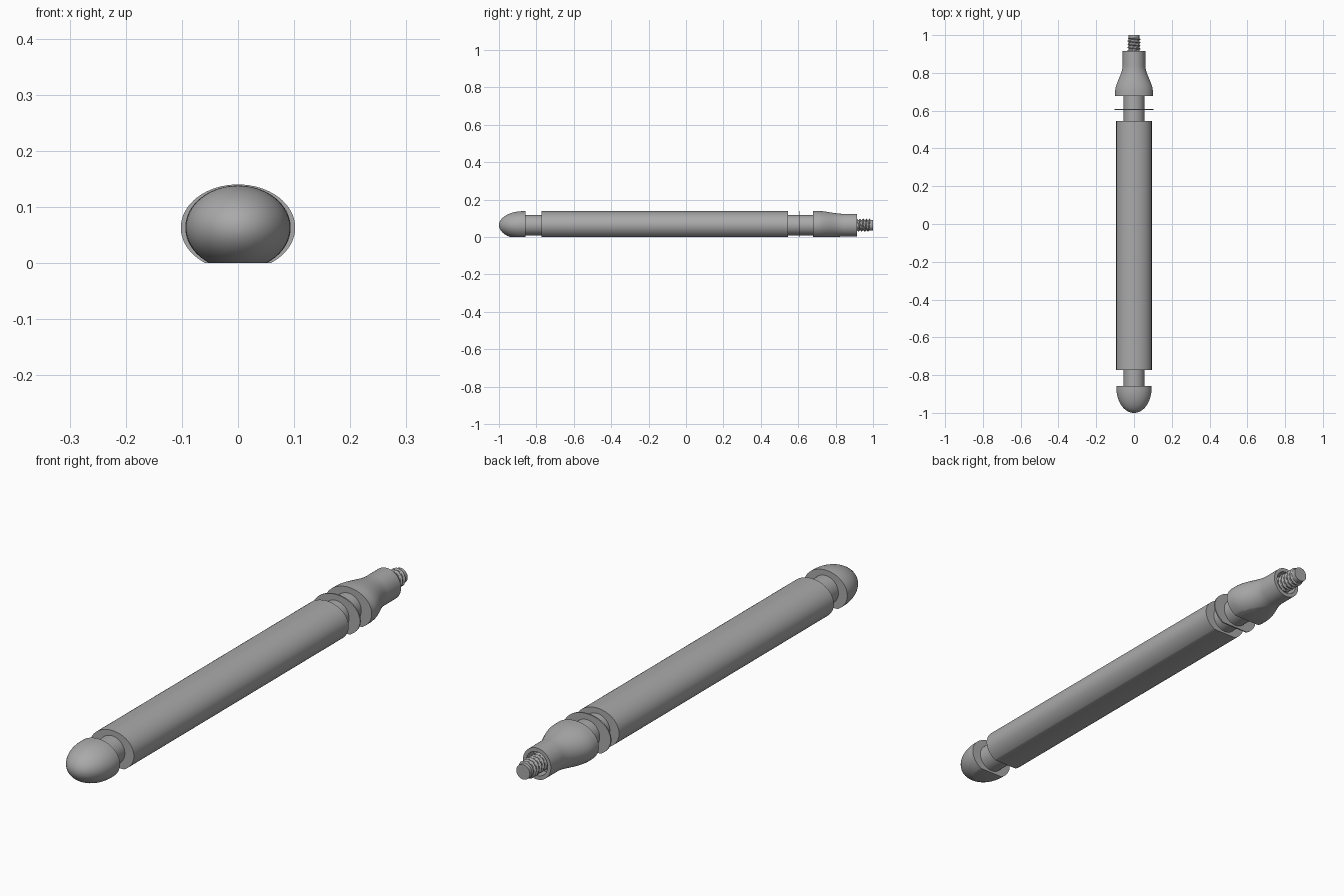
import bpy, bmesh, math
from mathutils import Vector

cube = bpy.data.objects.get("Cube")
if cube:
    bpy.data.objects.remove(cube, do_unlink=True)

grey = bpy.data.materials.new("plain_grey")
grey.use_nodes = True
colour = (0.4, 0.4, 0.4, 1)
grey.diffuse_color = colour
grey.node_tree.nodes["Principled BSDF"].inputs["Base Color"].default_value = colour

AXIS = 0.063   # height of the long axis
SEG = 64


def finish(name, bm, angle=35):
    # Trim everything under the resting plane and close the cut
    geom = bm.verts[:] + bm.edges[:] + bm.faces[:]
    cut = bmesh.ops.bisect_plane(bm, geom=geom, plane_co=Vector((0, 0, 0)),
                                 plane_no=Vector((0, 0, 1)), clear_inner=True)
    edges = [e for e in cut["geom_cut"] if isinstance(e, bmesh.types.BMEdge)]
    if edges:
        bmesh.ops.contextual_create(bm, geom=edges)
    bmesh.ops.recalc_face_normals(bm, faces=bm.faces[:])
    mesh = bpy.data.meshes.new(name)
    bm.to_mesh(mesh)
    bm.free()
    mesh.materials.append(grey)
    obj = bpy.data.objects.new(name, mesh)
    bpy.context.collection.objects.link(obj)
    bpy.ops.object.select_all(action="DESELECT")
    obj.select_set(True)
    bpy.context.view_layer.objects.active = obj
    bpy.ops.object.shade_smooth_by_angle(angle=math.radians(angle))
    return obj


def loft(name, stations, wave=None, angle=35, seg=SEG):
    """Loft ellipses (y, half width, half height) along y, with capped ends."""
    bm = bmesh.new()
    rings = []
    for y, a, b in stations:
        ring = []
        for i in range(seg):
            t = 2 * math.pi * i / seg
            k = wave(y, t) if wave else 0
            ring.append(bm.verts.new(((a + k) * math.cos(t), y,
                                      AXIS + (b + k) * math.sin(t))))
        rings.append(ring)
    for r, s in zip(rings, rings[1:]):
        for i in range(seg):
            j = (i + 1) % seg
            bm.faces.new((r[i], r[j], s[j], s[i]))
    bm.faces.new(rings[0])
    bm.faces.new(rings[-1])
    return finish(name, bm, angle)


def ease(t):
    return t * t * (3 - 2 * t)


# Rounded front tip: elliptical nose with a short straight skirt
nose = []
for i in range(1, 25):
    t = i / 24 * math.pi / 2
    nose.append((-0.87 - 0.13 * math.cos(t),
                 0.093 * math.sin(t), 0.075 * math.sin(t)))
loft("front_tip", nose + [(-0.857, 0.093, 0.075)])

# Long main barrel, with slim round necks at both ends
loft("main_barrel", [(-0.773, 0.094, 0.075), (0.545, 0.094, 0.075)])
loft("front_neck", [(-0.86, 0.055, 0.054), (-0.77, 0.055, 0.054)])
loft("rear_neck", [(0.54, 0.055, 0.054), (0.685, 0.055, 0.054)])

# Thin collar disc
loft("collar_disc", [(0.603, 0.102, 0.077), (0.608, 0.102, 0.077)])

# Flared rear socket: oval skirt easing to a round sleeve with an open bore
socket = [(0.678, 0.1, 0.077), (0.7, 0.1, 0.077)]
for i in range(1, 17):
    t = i / 16
    e = ease(t)
    socket.append((0.7 + 0.14 * t, 0.1 - 0.04 * e, 0.077 - 0.016 * e))
socket += [(0.915, 0.06, 0.061), (0.915, 0.046, 0.046), (0.87, 0.046, 0.046)]
loft("rear_socket", socket)

# Threaded stud with a helical ridge and a plain end
PITCH = 0.017


def ridge(y, t):
    if y > 0.985:
        return 0
    phase = (y / PITCH - t / (2 * math.pi)) % 1
    return 0.007 * max(0, 1 - abs(phase - 0.5) * 3.5)


steps = 66
stud = [(0.868 + 0.132 * i / steps, 0.029, 0.029) for i in range(steps + 1)]
loft("threaded_stud", stud, ridge, 30, 32)
